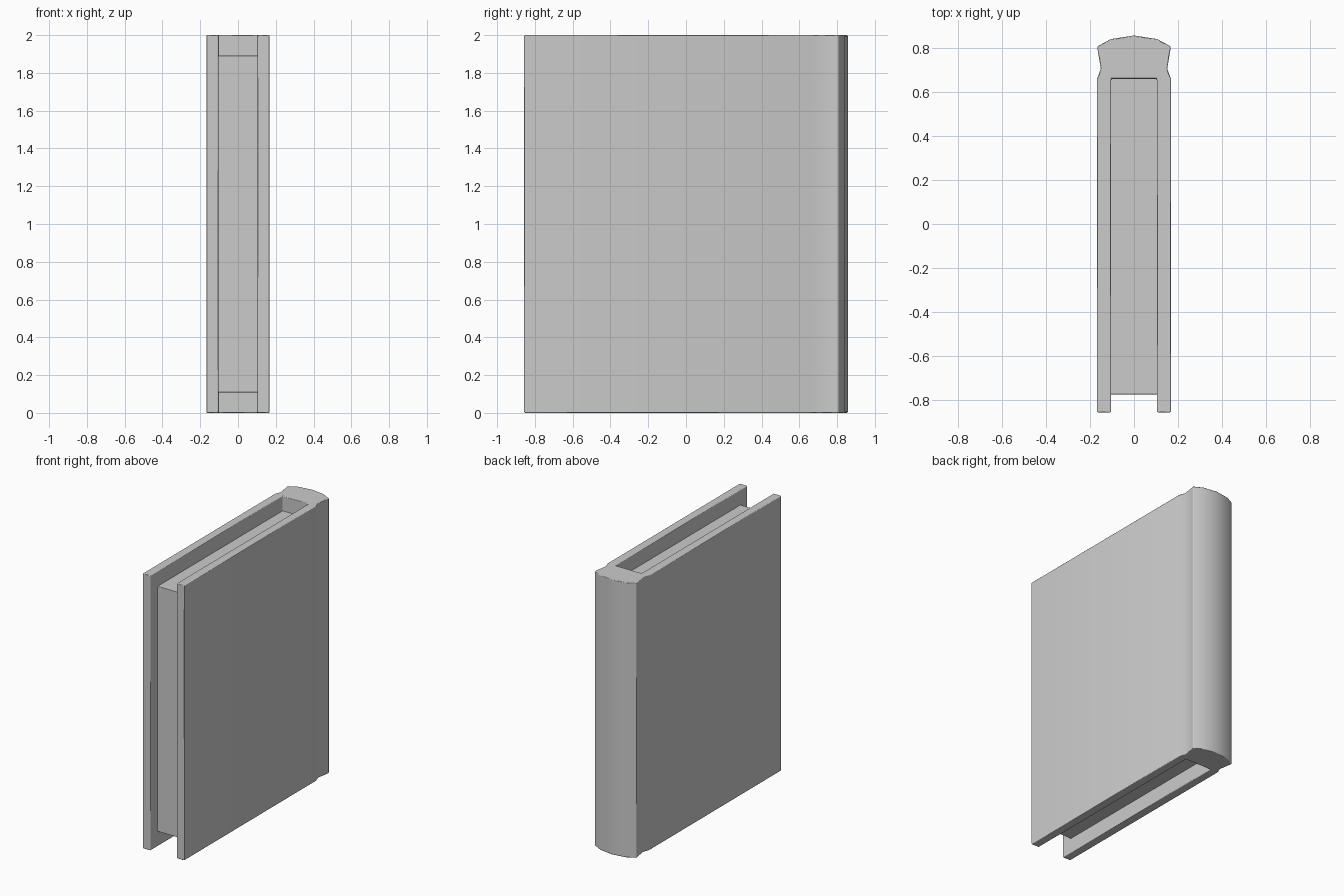
import bpy, bmesh

if "Cube" in bpy.data.objects:
    bpy.data.objects.remove(bpy.data.objects["Cube"])


def prism(name, outline, z0, z1, bevel):
    """Extrude a closed XY outline from z0 to z1 and soften its edges."""
    bm = bmesh.new()
    base = bm.faces.new([bm.verts.new((x, y, z0)) for x, y in outline])
    top = bmesh.ops.extrude_face_region(bm, geom=[base], use_keep_orig=True)
    for v in top["geom"]:
        if isinstance(v, bmesh.types.BMVert):
            v.co.z = z1
    bmesh.ops.recalc_face_normals(bm, faces=bm.faces)
    mesh = bpy.data.meshes.new(name)
    bm.to_mesh(mesh)
    bm.free()
    obj = bpy.data.objects.new(name, mesh)
    bpy.context.collection.objects.link(obj)
    for p in mesh.polygons:
        p.use_smooth = True
    mod = obj.modifiers.new("soft_edges", "BEVEL")
    mod.width = bevel
    mod.segments = 1
    mod.limit_method = "ANGLE"
    mod.angle_limit = 0.7
    mod.harden_normals = True
    return obj


# Cover: two boards joined by a flared, rounded spine (half profile, mirrored)
half = [(0.104, 0.66), (0.104, -0.857), (0.168, -0.857), (0.168, 0.66),
        (0.151, 0.705), (0.168, 0.807), (0.105, 0.841)]
cover_outline = half + [(0, 0.857)] + [(-x, y) for x, y in reversed(half)]
prism("book_cover", cover_outline, 0, 2, 0.005)

# Page block, recessed between the boards and seated against the spine
pages_outline = [(-0.106, -0.775), (0.106, -0.775), (0.106, 0.665), (-0.106, 0.665)]
prism("page_block", pages_outline, 0.108, 1.892, 0.003)
